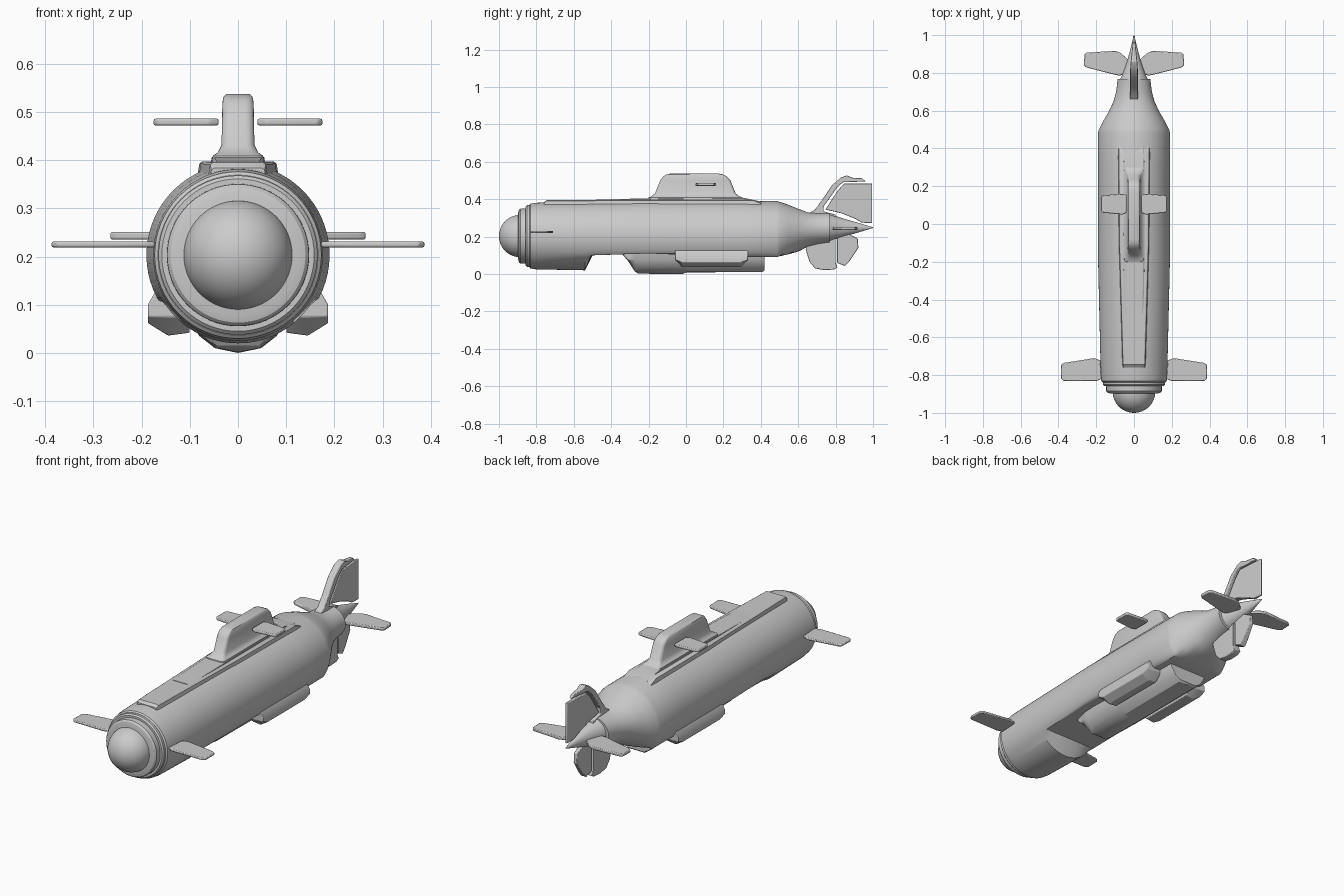
import bpy, bmesh
from math import sin, cos, pi, radians


def finish(name, bm, mirror=False, bevel=0.0, angle=32):
    bmesh.ops.remove_doubles(bm, verts=bm.verts, dist=1e-5)
    bmesh.ops.recalc_face_normals(bm, faces=bm.faces)
    me = bpy.data.meshes.new(name)
    bm.to_mesh(me)
    bm.free()
    ob = bpy.data.objects.new(name, me)
    bpy.context.collection.objects.link(ob)
    if bevel:
        m = ob.modifiers.new("bevel", 'BEVEL')
        m.width, m.segments, m.limit_method = bevel, 2, 'ANGLE'
    if mirror:
        ob.modifiers.new("mirror", 'MIRROR')
    bpy.ops.object.select_all(action='DESELECT')
    ob.select_set(True)
    bpy.context.view_layer.objects.active = ob
    bpy.ops.object.shade_smooth_by_angle(angle=radians(angle))
    return ob


def loft(name, rings, **kw):
    """Skin a list of equal-length point loops and cap both ends."""
    bm = bmesh.new()
    vs = [[bm.verts.new(p) for p in r] for r in rings]
    n = len(vs[0])
    for a, b in zip(vs, vs[1:]):
        for i in range(n):
            j = (i + 1) % n
            bm.faces.new((a[i], a[j], b[j], b[i]))
    bm.faces.new(vs[0])
    bm.faces.new(vs[-1])
    return finish(name, bm, **kw)


def hull_ring(y, rx, rz, cz, floor=-1, n=64):
    """Ellipse section, flattened below the floor height."""
    return [(rx * cos(2 * pi * i / n), y, max(cz + rz * sin(2 * pi * i / n), floor))
            for i in range(n)]


def plate(name, outline, z, t):
    """Mirrored horizontal diving plane."""
    return loft(name, [[(x, y, z + s * t) for x, y in outline] for s in (-1, 1)],
                mirror=True, bevel=0.004)


def fin(name, outline, t):
    """Vertical fin, thinning towards the trailing edge."""
    def half(y):
        return max(0.005, t * min(1, (1.03 - y) / 0.2))
    return loft(name, [[(s * half(y), y, z) for y, z in outline] for s in (-1, 1)],
                bevel=0.003)


# hull: y, half width, half height, centre z, floor of the flattened underside
hull = [(-0.838, 0.166, 0.166, 0.203, -1), (-0.832, 0.173, 0.173, 0.203, -1),
        (-0.80, 0.176, 0.178, 0.203, -1), (-0.54, 0.182, 0.183, 0.203, -1),
        (-0.50, 0.183, 0.184, 0.203, 0.10), (-0.20, 0.190, 0.190, 0.203, 0.11),
        (0.30, 0.190, 0.190, 0.203, 0.09), (0.485, 0.190, 0.187, 0.203, 0.09),
        (0.50, 0.186, 0.178, 0.208, 0.095), (0.545, 0.163, 0.148, 0.223, 0.105),
        (0.60, 0.131, 0.116, 0.233, 0.12), (0.65, 0.108, 0.092, 0.238, -1),
        (0.70, 0.095, 0.084, 0.242, -1), (0.74, 0.089, 0.080, 0.245, -1),
        (0.768, 0.088, 0.080, 0.246, -1)]
loft("hull", [hull_ring(*r) for r in hull])

# nose collars stepping down to the dome
loft("nose_collar_outer", [hull_ring(y, r, r, 0.203) for y, r in
                           ((-0.82, 0.165), (-0.85, 0.165), (-0.857, 0.158))])
loft("nose_collar_inner", [hull_ring(y, r, r, 0.203) for y, r in
                           ((-0.84, 0.148), (-0.885, 0.147), (-0.893, 0.140), (-0.897, 0.125))])

# nose dome
bm = bmesh.new()
bmesh.ops.create_uvsphere(bm, u_segments=48, v_segments=32, radius=0.113)
bmesh.ops.translate(bm, verts=bm.verts, vec=(0, -0.887, 0.203))
finish("nose_dome", bm)

# tail cone
cone = [(0.76, 0.076, 0.076), (0.80, 0.058, 0.062), (0.85, 0.040, 0.046),
        (0.90, 0.026, 0.032), (0.95, 0.013, 0.017), (1.0, 0.001, 0.002)]
loft("tail_cone", [hull_ring(y, a, b, 0.248, n=32) for y, a, b in cone])


def deck_ring(y, top, bottom, z):
    return [(-bottom, y, 0.33), (-top, y, z - 0.004), (-top + 0.006, y, z),
            (top - 0.006, y, z), (top, y, z - 0.004), (bottom, y, 0.33)]


# deck casing and the raised ridge under the sail
loft("deck", [deck_ring(*r) for r in ((-0.76, 0.055, 0.066, 0.384), (-0.745, 0.058, 0.068, 0.395),
                                      (-0.1, 0.077, 0.088, 0.397), (0.36, 0.080, 0.091, 0.397),
                                      (0.415, 0.080, 0.091, 0.375))])
loft("deck_ridge", [deck_ring(*r) for r in ((-0.48, 0.050, 0.052, 0.398), (-0.2, 0.055, 0.060, 0.405),
                                            (0.30, 0.055, 0.062, 0.409), (0.415, 0.052, 0.06, 0.385))])


def sail_ring(z, y0, y1, w, c=0.018):
    pts = []
    for k, (sx, yc) in enumerate(((1, y1 - c), (-1, y1 - c), (-1, y0 + c), (1, y0 + c))):
        for i in range(5):
            a = (k + i / 4) * pi / 2
            pts.append((sx * (w - c) + c * cos(a), yc + c * sin(a), z))
    return pts


# sail with a flared foot
loft("sail", [sail_ring(*r) for r in ((0.39, -0.205, 0.31, 0.056), (0.409, -0.20, 0.30, 0.052),
                                      (0.416, -0.185, 0.285, 0.042), (0.432, -0.165, 0.265, 0.034),
                                      (0.50, -0.138, 0.238, 0.033), (0.522, -0.122, 0.218, 0.032),
                                      (0.532, -0.105, 0.198, 0.030), (0.537, -0.085, 0.175, 0.025))])

# diving planes
plate("sail_plane", [(0.040, 0.060), (0.06, 0.05), (0.165, 0.060), (0.175, 0.07),
                     (0.175, 0.145), (0.165, 0.152), (0.06, 0.160), (0.040, 0.155)], 0.479, 0.007)
plate("bow_plane", [(0.172, -0.820), (0.20, -0.832), (0.375, -0.830), (0.387, -0.815),
                    (0.385, -0.745), (0.37, -0.735), (0.21, -0.710), (0.178, -0.722)], 0.225, 0.006)
plate("stern_plane", [(0.045, 0.800), (0.075, 0.785), (0.10, 0.790), (0.25, 0.828), (0.265, 0.84),
                      (0.262, 0.90), (0.25, 0.907), (0.10, 0.917), (0.07, 0.905), (0.025, 0.865)],
      0.243, 0.008)

# upper and lower tail fins with separate rudders
fin("upper_fin", [(0.63, 0.30), (0.65, 0.322), (0.69, 0.345), (0.73, 0.40), (0.78, 0.475),
                  (0.83, 0.517), (0.86, 0.527), (0.89, 0.515), (0.94, 0.512), (0.962, 0.495),
                  (0.84, 0.491), (0.81, 0.465), (0.735, 0.36), (0.735, 0.335), (0.80, 0.318),
                  (0.80, 0.28), (0.70, 0.28)], 0.020)
fin("upper_rudder", [(0.745, 0.345), (0.81, 0.445), (0.845, 0.484), (0.995, 0.484),
                     (0.995, 0.272), (0.94, 0.275), (0.905, 0.295), (0.83, 0.325)], 0.017)
fin("lower_fin", [(0.645, 0.18), (0.64, 0.13), (0.66, 0.065), (0.69, 0.03), (0.74, 0.021),
                  (0.79, 0.024), (0.81, 0.035), (0.80, 0.06), (0.80, 0.22), (0.70, 0.22)], 0.020)
fin("lower_rudder", [(0.808, 0.22), (0.808, 0.06), (0.85, 0.043), (0.875, 0.07), (0.922, 0.14),
                     (0.918, 0.19), (0.87, 0.215)], 0.017)


def keel_ring(y, z0, k=1.0):
    half = [(0.048, 0.010), (0.080, 0.035), (0.108, 0.075), (0.115, 0.13)]
    pts = [(-x * k, y, max(z, z0)) for x, z in reversed(half)] + [(0, y, z0)]
    return pts + [(x * k, y, max(z, z0)) for x, z in half]


# keel box under the flattened belly
keel = [(-0.34, 0.105, 0.8), (-0.31, 0.07, 0.85), (-0.275, 0.015, 0.92), (-0.255, 0.002, 0.95),
        (-0.02, 0.0, 1.0), (0.0, 0.008, 1.0), (0.41, 0.012, 1.0), (0.42, 0.02, 0.97)]
loft("keel", [keel_ring(*r) for r in keel])


# side pods, tapered at both lower ends
def pod_ring(y, low):
    return [(0.10, y, max(0.042, low)), (0.145, y, max(0.036, low)), (0.187, y, max(0.062, low)),
            (0.187, y, 0.10), (0.168, y, 0.133), (0.11, y, 0.133)]


pod = [(-0.058, 0.075), (-0.02, 0.036), (0.29, 0.036), (0.332, 0.075)]
loft("side_pod", [pod_ring(*r) for r in pod], mirror=True, bevel=0.003)
